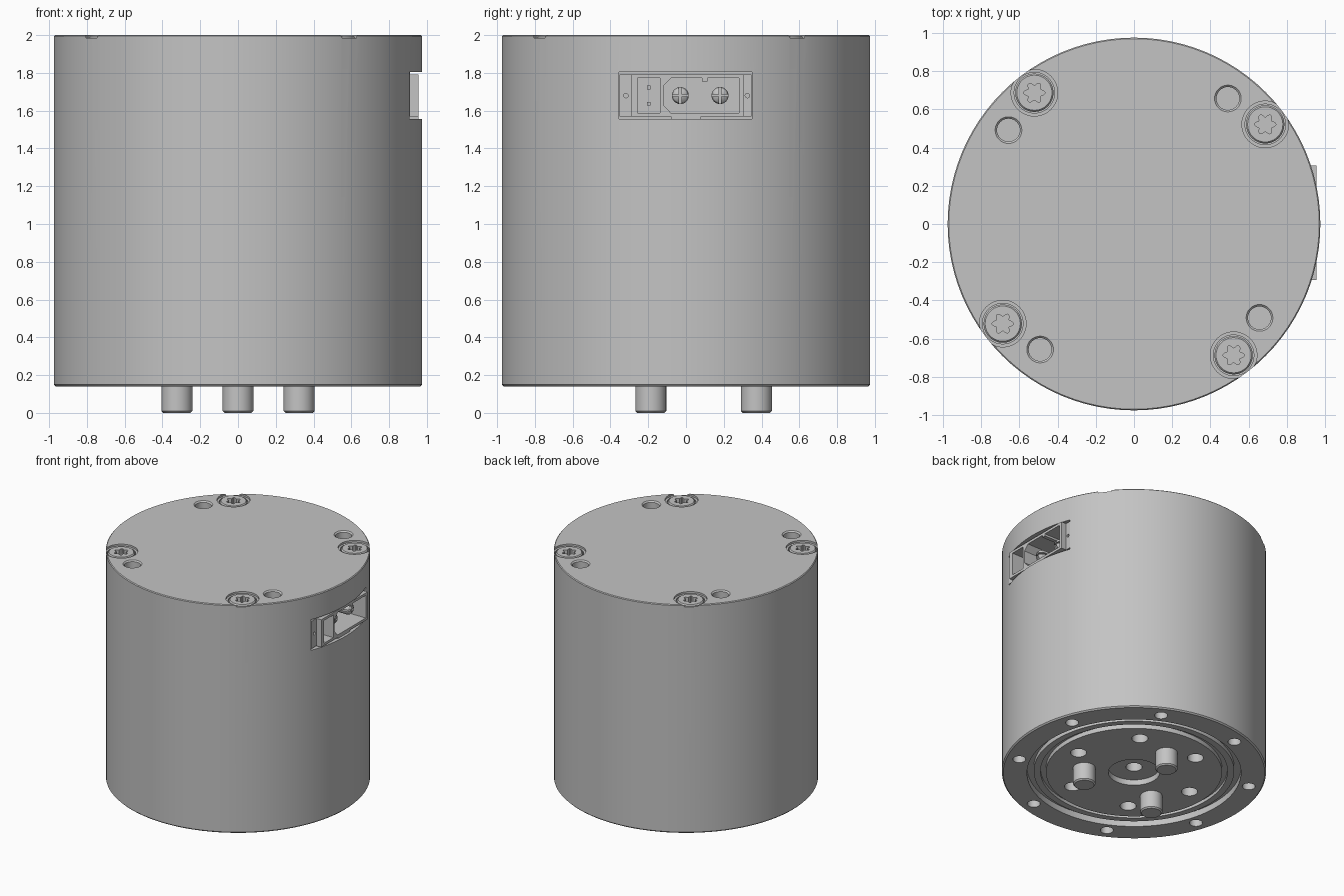
import bpy, bmesh
from math import sin, cos, pi, radians
from mathutils import Matrix, Vector

if "Cube" in bpy.data.objects:
    bpy.data.objects.remove(bpy.data.objects["Cube"])

GREY = (0.55, 0.55, 0.55, 1)
metal = bpy.data.materials.new("plain grey")
metal.use_nodes = True
metal.diffuse_color = GREY
metal.node_tree.nodes["Principled BSDF"].inputs["Base Color"].default_value = GREY


def loft(bm, rings):
    """Join equal rings of points into a capped solid."""
    rows = [[bm.verts.new(p) for p in ring] for ring in rings]
    n = len(rows[0])
    for a, b in zip(rows, rows[1:]):
        for i in range(n):
            j = (i + 1) % n
            bm.faces.new((a[i], a[j], b[j], b[i]))
    bm.faces.new(rows[0][::-1])
    bm.faces.new(rows[-1])


def lathe(bm, profile, loc=(0, 0, 0), segs=32, along_x=False):
    """Turn (radius, height) points round z, or round x."""
    m = Matrix.Translation(loc)
    if along_x:
        m = m @ Matrix.Rotation(pi / 2, 4, 'Y')
    loft(bm, [[m @ Vector((r * cos(2 * pi * i / segs), r * sin(2 * pi * i / segs), h))
               for i in range(segs)] for r, h in profile])


def prism(bm, pts, lo, hi, along_x=False):
    """Extrude an xy outline along z, or a yz outline along x."""
    loft(bm, [[(w, u, v) if along_x else (u, v, w) for u, v in pts] for w in (lo, hi)])


def rect(u0, u1, v0, v1):
    return [(u0, v0), (u1, v0), (u1, v1), (u0, v1)]


def polar(r, deg):
    return r * cos(radians(deg)), r * sin(radians(deg))


def make(name, bm, cutter=None):
    """Create an object, subtract the cutter solids and shade it."""
    def to_object(label, b):
        bmesh.ops.recalc_face_normals(b, faces=b.faces[:])
        me = bpy.data.meshes.new(label)
        b.to_mesh(me)
        b.free()
        ob = bpy.data.objects.new(label, me)
        bpy.context.collection.objects.link(ob)
        return ob

    ob = to_object(name, bm)
    if cutter:
        tool = to_object(name + "_cutter", cutter)
        tool.hide_render = True
        mod = ob.modifiers.new("cut", 'BOOLEAN')
        mod.operation, mod.solver, mod.object = 'DIFFERENCE', 'EXACT', tool
        cut = bpy.data.meshes.new_from_object(
            ob.evaluated_get(bpy.context.evaluated_depsgraph_get()))
        ob.modifiers.clear()
        ob.data = cut
        bpy.data.objects.remove(tool)
    ob.data.materials.clear()
    ob.data.materials.append(metal)
    ob.data.shade_smooth()
    ob.data.set_sharp_from_angle(angle=radians(30))
    return ob


# Motor housing: turned profile with the stepped rings of the underside
R, BASE, TOP = 0.975, 0.14, 2.0
body = bmesh.new()
lathe(body, [(0.19, 0.19), (0.19, 0.145), (0.65, 0.145), (0.65, 0.18), (0.69, 0.18),
             (0.69, 0.155), (0.74, 0.155), (0.74, 0.19), (0.79, 0.19), (0.79, BASE),
             (R - 0.01, BASE), (R, BASE + 0.01), (R, TOP - 0.006), (R - 0.006, TOP)], segs=96)

cuts = bmesh.new()
# Underside holes
for count, r, start, size in ((8, 0.87, 18.3, 0.048), (6, 0.5, 55, 0.06), (1, 0, 0, 0.06)):
    for k in range(count):
        x, y = polar(r, start + k * 360 / count)
        lathe(cuts, [(size, 0.05), (size, 0.34)], (x, y, 0))
# Top screw counterbores and plain holes
SCREW_R, SCREW_A = 0.862, 37.2
for k in range(4):
    x, y = polar(SCREW_R, SCREW_A + 90 * k)
    lathe(cuts, [(0.106, 1.88), (0.106, 1.985), (0.122, 1.985), (0.122, 2.1)], (x, y, 0), 48)
    x, y = polar(0.82, 53.2 + 90 * k)
    lathe(cuts, [(0.06, 1.85), (0.06, 1.99), (0.07, 2.0), (0.07, 2.1)], (x, y, 0))
# Connector pocket
prism(cuts, rect(-0.355, 0.35, 1.555, 1.805), 0.6, 1.1, True)
make("motor_housing", body, cuts)

# Top screws with six-lobed drive
head, drive = bmesh.new(), bmesh.new()
lathe(head, [(0.1, 1.87), (0.1, 1.985), (0.092, 1.994)], segs=48)
prism(drive, [polar(0.046 + 0.01 * cos(6 * radians(a)), a) for a in range(0, 360, 8)], 1.94, 2.1)
screw = make("screw_1", head, drive)
for k in range(4):
    ob = screw if k == 0 else screw.copy()
    if k:
        ob.name = f"screw_{k + 1}"
        bpy.context.collection.objects.link(ob)
    ob.location = (*polar(SCREW_R, SCREW_A + 90 * k), 0)

# Drive pins below
for k in range(3):
    bm = bmesh.new()
    x, y = polar(0.373, 90 + 120 * k)
    lathe(bm, [(0.072, 0), (0.082, 0.01), (0.082, 0.17)], (x, y, 0))
    make(f"drive_pin_{k + 1}", bm)

# Connector block with end flanges and two sockets
block, sockets = bmesh.new(), bmesh.new()
prism(block, [(0.59, -0.353), (0.91, -0.353), (0.91, -0.292), (0.955, -0.292),
              (0.955, 0.305), (0.91, 0.305), (0.91, 0.348), (0.59, 0.348)], 1.568, 1.792)
prism(sockets, rect(-0.258, -0.137, 1.588, 1.772), 0.72, 1.1, True)
prism(sockets, [(-0.08, 1.588), (0.28, 1.588), (0.28, 1.772), (0.115, 1.772), (0.115, 1.755),
                (0.085, 1.755), (0.085, 1.772), (-0.08, 1.772), (-0.12, 1.73), (-0.12, 1.63)],
      0.72, 1.1, True)
for y in (-0.318, 0.325):
    lathe(sockets, [(0.012, 0.85), (0.012, 1.1)], (0, y, 1.68), 16, True)
make("connector_block", block, sockets)

# Latch tab under the connector
tab = bmesh.new()
prism(tab, rect(-0.08, 0.08, 1.557, 1.57), 0.88, 0.955, True)
make("connector_tab", tab)

# Power contacts, round-nosed and split by a cross slot
for n, y in enumerate((-0.03, 0.18)):
    pin, cross = bmesh.new(), bmesh.new()
    lathe(pin, [(0.045, 0.7), (0.045, 0.87), (0.038, 0.89), (0.022, 0.903), (0.008, 0.907)],
          (0, y, 1.68), 32, True)
    a, b = 0.006, 0.1
    plus = [(a, a), (a, b), (-a, b), (-a, a), (-b, a), (-b, -a),
            (-a, -a), (-a, -b), (a, -b), (a, -a), (b, -a), (b, a)]
    prism(cross, [(u + y, v + 1.68) for u, v in plus], 0.79, 1.1, True)
    make(f"power_contact_{n + 1}", pin, cross)

# Signal contacts
for n, z in enumerate((1.637, 1.723)):
    pin = bmesh.new()
    prism(pin, rect(-0.207, -0.187, z - 0.01, z + 0.01), 0.7, 0.88, True)
    make(f"signal_contact_{n + 1}", pin)
